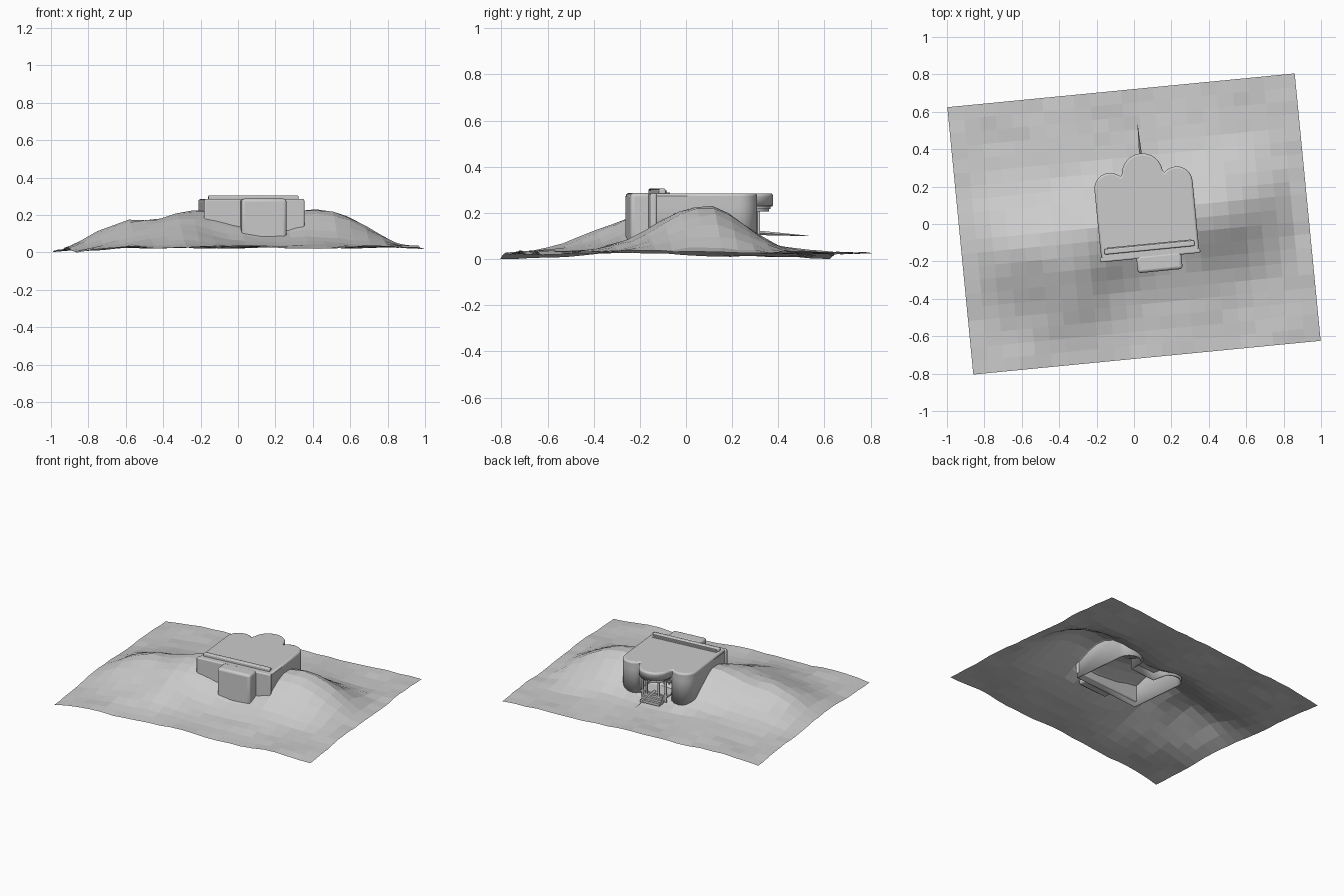
import bpy, bmesh, math, random
from mathutils import Matrix

if "Cube" in bpy.data.objects:
    bpy.data.objects.remove(bpy.data.objects["Cube"])

random.seed(4)
TURN = math.radians(5.55)   # whole site is turned a little about z
MID = 0.0705                # house centre line


def finish(name, bm):
    bmesh.ops.recalc_face_normals(bm, faces=bm.faces)
    me = bpy.data.meshes.new(name)
    bm.to_mesh(me)
    bm.free()
    ob = bpy.data.objects.new(name, me)
    bpy.context.collection.objects.link(ob)
    ob.rotation_euler.z = TURN
    return ob


def bevel(ob, w, seg=3):
    m = ob.modifiers.new("bevel", 'BEVEL')
    m.width, m.segments, m.limit_method = w, seg, 'ANGLE'
    m.angle_limit = math.radians(50)


def smooth(ob):
    bpy.ops.object.select_all(action='DESELECT')
    ob.select_set(True)
    bpy.context.view_layer.objects.active = ob
    bpy.ops.object.shade_smooth_by_angle(angle=math.radians(35))


def box(name, x0, x1, y0, y1, z0, z1, w=0):
    bm = bmesh.new()
    bmesh.ops.create_cube(bm, size=1)
    bm.transform(Matrix.Translation(((x0 + x1) / 2, (y0 + y1) / 2, (z0 + z1) / 2))
                 @ Matrix.Diagonal((x1 - x0, y1 - y0, z1 - z0, 1)))
    ob = finish(name, bm)
    if w:
        bevel(ob, w)
        smooth(ob)
    return ob


def arc(cx, cy, r, a0, a1, n):
    return [(cx + r * math.cos(math.radians(a0 + (a1 - a0) * i / n)),
             cy + r * math.sin(math.radians(a0 + (a1 - a0) * i / n))) for i in range(n + 1)]


def ring(bm, pts, z0, z1, top=True, bottom=True):
    lo = [bm.verts.new((x, y, z0)) for x, y in pts]
    hi = [bm.verts.new((x, y, z1)) for x, y in pts]
    for i in range(len(pts)):
        j = (i + 1) % len(pts)
        bm.faces.new((lo[i], lo[j], hi[j], hi[i]))
    if top:
        bm.faces.new(hi)
    if bottom:
        bm.faces.new(lo[::-1])


def lerp(table, x):
    if x <= table[0][0]:
        return table[0][1]
    for (xa, a), (xb, b) in zip(table, table[1:]):
        if x <= xb:
            return a + (b - a) * (x - xa) / (xb - xa)
    return table[-1][1]


def bump(u, v, cu, cv, s):
    return math.exp(-((u - cu) ** 2 + (v - cv) ** 2) / (2 * s * s))


# Hillside: a ridge running left to right, steep to the front, faceted;
# it carries on through the inside of the house
CREST = [(-.93, .01), (-.85, .045), (-.74, .1), (-.6, .14), (-.45, .15), (-.3, .19), (-.2, .195),
         (.05, .155), (.15, .14), (.27, .15), (.34, .2), (.45, .203), (.55, .177),
         (.65, .128), (.75, .072), (.85, .022), (.93, .008)]
CENTRE = [(-.9, -.14), (-.65, -.08), (-.4, -.05), (.1, .02), (.4, .045), (.9, .03)]
FRONT = [(-.9, .19), (-.65, .2), (-.3, .24), (.1, .21), (.5, .2), (.9, .22)]


def height(u, v):
    d = v - lerp(CENTRE, u)
    s = lerp(FRONT, u) if d < 0 else 0.165
    z = 0.036 + lerp(CREST, u) * math.exp(-d * d / (2 * s * s))
    z += 0.02 * bump(u, v, -.38, -.42, .12)          # shelf in front of the left ridge
    z -= 0.03 * bump(u, v, MID, .24, .09)            # hollow at the porch
    z -= 0.02 * max(0, -u - 0.6) / 0.33 * (0.4 + abs(v))
    z += 0.007 * math.sin(9 * u + 2) * math.sin(8 * v + 1)
    return z + random.uniform(-.004, .004)


us = [-.933 + 1.866 * i / 22 for i in range(23)]
vs = [-.718 + 1.436 * i / 20 for i in range(21)]
bm = bmesh.new()
grid = [[bm.verts.new((u, v, height(u, v))) for v in vs] for u in us]
for i in range(len(us) - 1):
    for j in range(len(vs) - 1):
        bm.faces.new((grid[i][j], grid[i + 1][j], grid[i + 1][j + 1], grid[i][j + 1]))
low = min(v.co.z for v in bm.verts)
for v in bm.verts:
    v.co.z = (v.co.z - low) * 1.03
finish("hillside", bm)

# House body: straight front, three round lobes at the back, the middle one an open porch
right_lobe = arc(.249, .2, .085, 0, 135, 9)
left_lobe = [(2 * MID - x, y) for x, y in reversed(right_lobe)]
front = [(-.192, -.18), (.334, -.18)]
canopy = arc(MID, .262, .11, 5, 175, 16)
porch = [(.178, .255), (.165, .15), (-.024, .15), (-.037, .255)]
bm = bmesh.new()
ring(bm, front + right_lobe + canopy + left_lobe, .232, .285, bottom=False)
ring(bm, front + right_lobe + porch + left_lobe, .045, .232, False, False)
bmesh.ops.remove_doubles(bm, verts=bm.verts, dist=.0005)
house = finish("house_body", bm)
bv = house.modifiers.new("bevel", 'BEVEL')
bv.width, bv.segments, bv.limit_method = .016, 3, 'WEIGHT'
attr = house.data.attributes.new("bevel_weight_edge", 'FLOAT', 'EDGE')
for e in house.data.edges:               # round only the roof rim
    if all(house.data.vertices[k].co.z > .28 for k in e.vertices):
        attr.data[e.index].value = 1
sol = house.modifiers.new("thickness", 'SOLIDIFY')
sol.thickness, sol.offset = .01, -1
smooth(house)

# Stepped underside of the back canopy
for k, (r, z0) in enumerate([(.108, .227), (.1, .217), (.092, .207)]):
    bm = bmesh.new()
    ring(bm, arc(MID, .262, r, 0, 180, 16), z0, z0 + .011)
    finish("canopy_step_%d" % (k + 1), bm)
box("canopy_ceiling", -.022, .163, .152, .262, .227, .238)

# Front: wide facade band, projecting bay and roof light
box("facade", -.199, .339, -.187, -.16, .075, .285, .008)
box("front_bay", -.005, .236, -.264, -.17, .07, .287, .016)
box("roof_light_hood", -.172, .312, -.148, -.118, .275, .305, .007)
box("roof_light_glass", -.155, .297, -.12, -.112, .28, .298)
box("roof_light_sill", -.165, .305, -.12, -.1, .28, .289)

# Back porch: floor, steps, posts and window bars
box("porch_floor", -.03, .171, .14, .29, .095, .108)
for k in range(3):
    box("porch_step_%d" % (k + 1), .0, .141, .29 + .018 * k, .308 + .018 * k,
        .05, .1 - .016 * k)
for s in (-1, 1):
    for k, (dx, y) in enumerate([(.085, .285), (.045, .305)]):
        x = MID + s * dx
        box("porch_post_%s_%d" % ("lr"[s > 0], k + 1), x - .006, x + .006, y - .006, y + .006, .06, .225)
for k in range(5):
    x = MID + (k - 2) * .038
    box("window_bar_%d" % (k + 1), x - .004, x + .004, .15, .16, .1, .23)
for k in range(2):
    box("window_rail_%d" % (k + 1), -.024, .165, .15, .162, .14 + .04 * k, .147 + .04 * k)

# Thin pointed beam reaching out from the porch
bm = bmesh.new()
bmesh.ops.create_cone(bm, segments=4, radius1=.011, radius2=.001, depth=.25, cap_ends=True)
bm.transform(Matrix.Translation((MID, .402, .108)) @ Matrix.Rotation(math.radians(-93.5), 4, 'X'))
finish("pointed_beam", bm)
